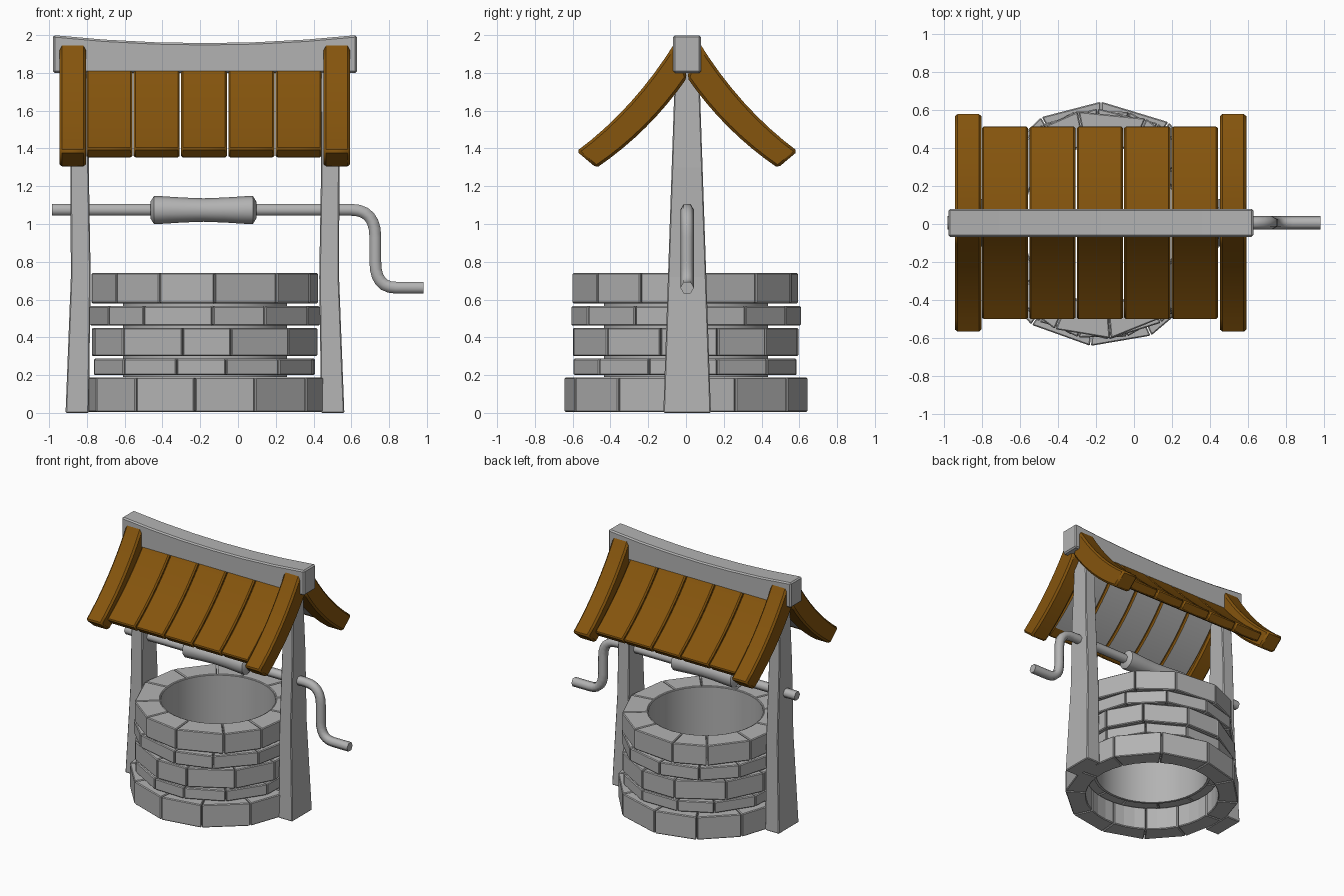
import bpy, bmesh, math, random
from math import sin, cos, radians

if "Cube" in bpy.data.objects:
    bpy.data.objects.remove(bpy.data.objects["Cube"], do_unlink=True)
random.seed(4)
CX, CY = -0.175, 0.006


def material(name, rgb):
    m = bpy.data.materials.new(name)
    m.use_nodes = True
    m.diffuse_color = (*rgb, 1)
    m.node_tree.nodes["Principled BSDF"].inputs["Base Color"].default_value = (*rgb, 1)
    return m


GREY = material("stone grey", (0.45, 0.45, 0.45))
BROWN = material("roof brown", (0.235, 0.09, 0.004))


def finish(name, bm, mats, bevel=0.0, smooth=None):
    bmesh.ops.recalc_face_normals(bm, faces=bm.faces)
    me = bpy.data.meshes.new(name)
    bm.to_mesh(me)
    bm.free()
    for m in mats:
        me.materials.append(m)
    ob = bpy.data.objects.new(name, me)
    bpy.context.collection.objects.link(ob)
    if bevel:
        mod = ob.modifiers.new("worn edges", "BEVEL")
        mod.width, mod.segments, mod.limit_method = bevel, 1, "ANGLE"
        mod.angle_limit = radians(35)
    if smooth:
        bpy.ops.object.select_all(action="DESELECT")
        ob.select_set(True)
        bpy.context.view_layer.objects.active = ob
        bpy.ops.object.shade_smooth_by_angle(angle=radians(smooth))
    return ob


def prism(bm, pts, place, d0, d1):
    """Extrude a 2D outline from depth d0 to d1; returns the side faces."""
    lo = [bm.verts.new(place(a, b, d0)) for a, b in pts]
    hi = [bm.verts.new(place(a, b, d1)) for a, b in pts]
    bm.faces.new(lo)
    bm.faces.new(hi[::-1])
    n = len(pts)
    return [bm.faces.new((lo[i], hi[i], hi[(i + 1) % n], lo[(i + 1) % n])) for i in range(n)]


def lathe(bm, rings, sides, place, closed=False):
    """Turn (radius, height) rings about an axis."""
    loops = [[bm.verts.new(place(r * cos(t), r * sin(t), h))
              for t in (math.tau * (i + 0.5) / sides for i in range(sides))] for r, h in rings]
    pairs = list(zip(loops, loops[1:]))
    if closed:
        pairs.append((loops[-1], loops[0]))
    else:
        bm.faces.new(loops[0])
        bm.faces.new(loops[-1])
    for a, b in pairs:
        for i in range(sides):
            j = (i + 1) % sides
            bm.faces.new((a[i], a[j], b[j], b[i]))


def arc(p0, p1, p2, n=8):
    """Points along a quadratic curve."""
    return [tuple((1 - t) ** 2 * a + 2 * t * (1 - t) * b + t * t * c for a, b, c in zip(p0, p1, p2))
            for t in (i / n for i in range(n + 1))]


# Brick courses: bottom, top, inner radius, outer radius, first seam angle
courses = [("base_course", 0.005, 0.187, 0.49, 0.645, -3),
           ("thin_course_lower", 0.20, 0.287, 0.425, 0.605, 13),
           ("thick_course", 0.30, 0.45, 0.425, 0.61, -14),
           ("thin_course_upper", 0.462, 0.565, 0.425, 0.61, 1),
           ("rim_course", 0.58, 0.74, 0.42, 0.605, 8)]
for name, z0, z1, r0, r1, phase in courses:
    bm = bmesh.new()
    seams = [phase + 30 * i + random.uniform(-3.5, 3.5) for i in range(12)]
    seams.append(seams[0] + 360)
    for a, b in zip(seams, seams[1:]):
        a, b = radians(a - 90 + 0.25), radians(b - 90 - 0.25)
        inner = [a + (b - a) * k / 3 for k in range(4)]
        outline = [(r1 * cos(a), r1 * sin(a)), (r1 * cos(b), r1 * sin(b))]
        outline += [(r0 * cos(t), r0 * sin(t)) for t in reversed(inner)]
        prism(bm, outline, lambda x, y, d: (CX + x, y, d), z0, z1)
    finish(name, bm, [GREY], bevel=0.006)

# Smooth shaft lining
bm = bmesh.new()
lathe(bm, [(0.415, 0.19), (0.435, 0.19), (0.435, 0.735), (0.415, 0.735)], 36,
      lambda x, y, h: (CX + x, y, h), closed=True)
finish("shaft_lining", bm, [GREY], smooth=40)

# Posts, tapering in depth towards the ridge
post = [(0.615, 0), (0.605, 0.72), (0.615, 1.3), (0.61, 1.86),
        (0.70, 1.86), (0.712, 1.3), (0.71, 0.72), (0.738, 0)]
for side, name in ((1, "left_post"), (-1, "right_post")):
    bm = bmesh.new()
    prism(bm, post, lambda x, z, d: (CX + side * x, CY + d * (0.126 - 0.034 * z), z), -1, 1)
    finish(name, bm, [GREY], bevel=0.006)

# Sagging ridge beam
bm = bmesh.new()
top = arc((-0.805, 2.0), (0, 1.915), (0.805, 2.0), 6)
prism(bm, top + [(0.805, 1.8), (-0.805, 1.8)],
      lambda x, z, d: (CX + x, CY + d, z), -0.074, 0.074)
finish("ridge_beam", bm, [GREY], bevel=0.01)

# Roof planks: curved outlines, thick barge boards at the ends
board_out = arc((0.06, 1.967), (0.28, 1.61), (0.585, 1.385))
board_in = arc((0.0, 1.775), (0.197, 1.489), (0.48, 1.297))
plank_out = arc((0.03, 1.865), (0.235, 1.60), (0.515, 1.40))
plank_in = arc((0.0, 1.79), (0.19, 1.52), (0.463, 1.347))
for side, label in ((-1, "front"), (1, "back")):
    def across(y, z, d):
        return (d, CY + side * y, z)
    for x0, name in ((-0.945, "right"), (0.453, "left")):
        bm = bmesh.new()
        prism(bm, board_out + board_in[::-1], across, x0, x0 + 0.14)
        finish(f"{label}_barge_board_{name}", bm, [BROWN], bevel=0.014, smooth=25)
    for i in range(5):
        bm = bmesh.new()
        x0 = -0.803 + 0.2505 * i
        walls = prism(bm, plank_out + plank_in[::-1], across, x0, x0 + 0.244)
        n = len(plank_out)
        # Grey underside, brown at the eaves
        for f in walls[n + 1:2 * n - 1]:
            f.material_index = 1
        finish(f"{label}_roof_plank_{i + 1}", bm, [BROWN, GREY], bevel=0.01, smooth=25)

# Axle and crank handle swept as one bent rod
elbow_top = arc((0.60, 1.075), (0.727, 1.075), (0.727, 0.93), 6)
elbow_low = arc((0.727, 0.80), (0.727, 0.663), (0.835, 0.663), 6)
path = [(-0.985, 1.075)] + elbow_top + elbow_low + [(0.983, 0.663)]
cu = bpy.data.curves.new("crank_axle", "CURVE")
cu.dimensions = "3D"
cu.bevel_depth, cu.bevel_resolution, cu.use_fill_caps = 0.036, 1, True
sp = cu.splines.new("POLY")
sp.points.add(len(path) - 1)
for p, (x, z) in zip(sp.points, path):
    p.co = (x, CY, z, 1)
crank = bpy.data.objects.new("crank_axle", cu)
bpy.context.collection.objects.link(crank)
cu.materials.append(GREY)
bpy.ops.object.select_all(action="DESELECT")
crank.select_set(True)
bpy.context.view_layer.objects.active = crank
bpy.ops.object.convert(target="MESH")
bpy.ops.object.shade_smooth_by_angle(angle=radians(65))

# Waisted rope drum
bm = bmesh.new()
half = [(0.045, 0.28), (0.074, 0.262), (0.074, 0.235), (0.066, 0.11)]
rings = [(r, -h) for r, h in half] + [(0.062, 0)] + half[::-1]
lathe(bm, rings, 10, lambda a, b, h: (CX - 0.008 + h, CY + a, 1.074 + b))
finish("rope_drum", bm, [GREY], smooth=40)
